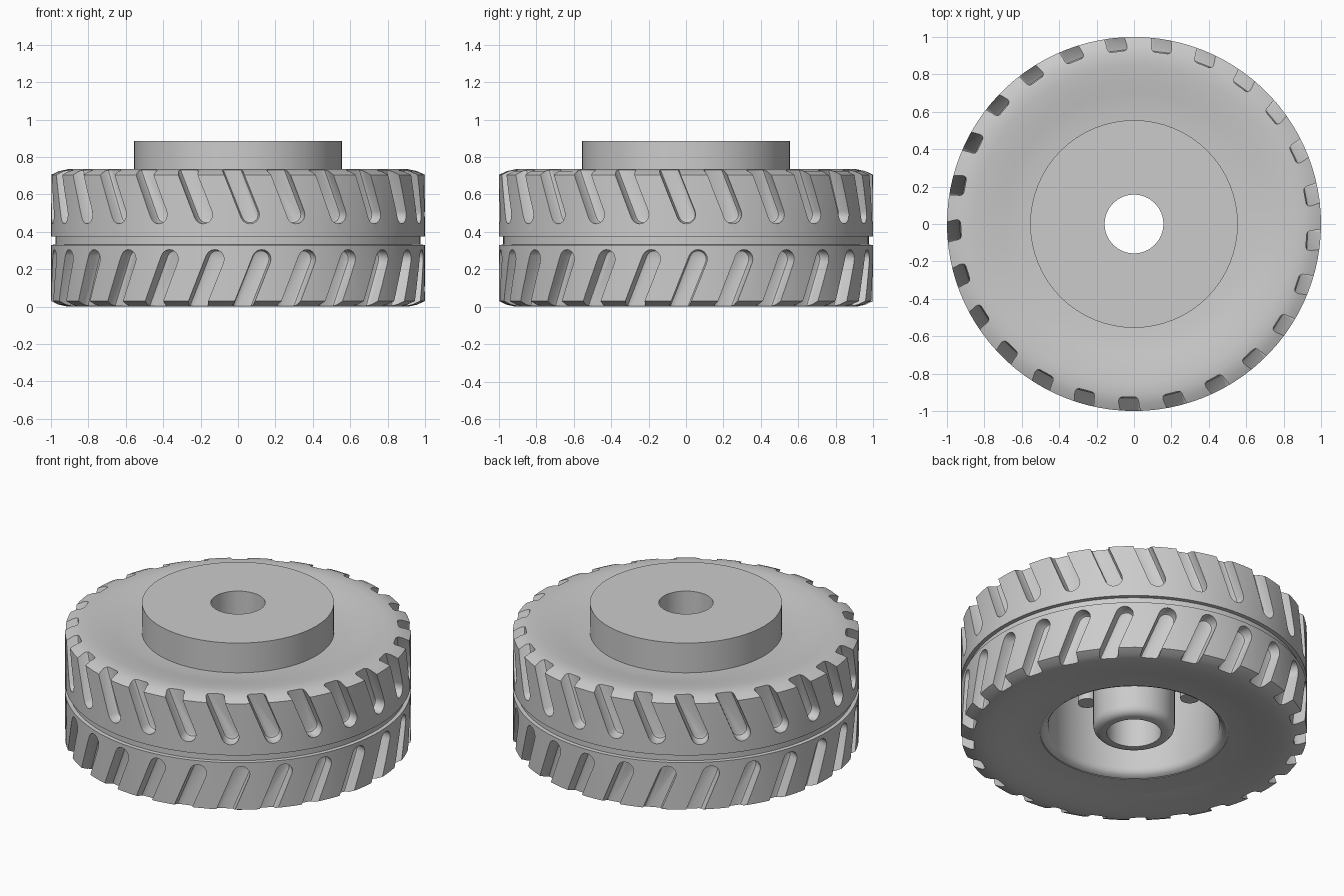
import bpy, bmesh
from math import sin, cos, pi, radians
from mathutils import Matrix, Vector

if "Cube" in bpy.data.objects:
    bpy.data.objects.remove(bpy.data.objects["Cube"])


def make_object(name, bm):
    bmesh.ops.recalc_face_normals(bm, faces=bm.faces)
    mesh = bpy.data.meshes.new(name)
    bm.to_mesh(mesh)
    bm.free()
    ob = bpy.data.objects.new(name, mesh)
    bpy.context.collection.objects.link(ob)
    return ob


def lathe(name, profile, sides):
    """Closed (radius, z) profile spun around the z axis."""
    bm = bmesh.new()
    rings = []
    for i in range(sides):
        a = 2 * pi * i / sides
        rings.append([bm.verts.new((r * cos(a), r * sin(a), z)) for r, z in profile])
    n = len(profile)
    for i in range(sides):
        p, q = rings[i], rings[(i + 1) % sides]
        for j in range(n):
            k = (j + 1) % n
            bm.faces.new((p[j], q[j], q[k], p[k]))
    return make_object(name, bm)


def smooth(ob):
    bpy.ops.object.select_all(action='DESELECT')
    ob.select_set(True)
    bpy.context.view_layer.objects.active = ob
    bpy.ops.object.shade_smooth_by_angle(angle=radians(30))


# Tire: dished sidewalls, bevelled shoulders and a shallow centre groove
tire = lathe("tire", [
    (0.545, 0.695), (0.63, 0.70), (0.70, 0.711), (0.77, 0.723), (0.85, 0.733),
    (0.91, 0.735), (0.96, 0.724), (1.0, 0.705),
    (1.0, 0.376), (0.977, 0.374), (0.977, 0.332), (1.0, 0.33),
    (1.0, 0.03), (0.96, 0.011), (0.91, 0), (0.85, 0.002), (0.77, 0.012),
    (0.70, 0.024), (0.63, 0.035), (0.545, 0.04)], 100)

# Tread cutters: slanted round-ended slots, running out through each shoulder
COUNT, RAD, FLOOR = 25, 0.05, 0.925
bm = bmesh.new()


def slot_outline(x, z, side, rad):
    along = Vector((-0.37, 0.93 * side))
    across = Vector((along.y, -along.x))
    end = Vector((x, z))
    pts = [end + along * 0.36 - across * rad, end + along * 0.36 + across * rad]
    for i in range(9):
        t = pi * i / 8
        pts.append(end + across * rad * cos(t) - along * rad * sin(t))
    return pts


def add_slot(angle, x, z, side):
    rot = Matrix.Rotation(angle, 4, 'Z')
    # Narrower floor, so that the slot has softened inner corners
    rings = []
    for depth, rad in ((FLOOR, RAD - 0.017), (FLOOR + 0.005, RAD - 0.006),
                       (FLOOR + 0.018, RAD), (1.1, RAD)):
        rings.append([bm.verts.new(rot @ Vector((p.x, -depth, p.y)))
                      for p in slot_outline(x, z, side, rad)])
    bm.faces.new(rings[0])
    bm.faces.new(rings[-1][::-1])
    n = len(rings[0])
    for a, b in zip(rings, rings[1:]):
        for i in range(n):
            j = (i + 1) % n
            bm.faces.new((a[i], b[i], b[j], a[j]))


for i in range(COUNT):
    a = 2 * pi * i / COUNT
    add_slot(a, 0.064, 0.493, 1)
    add_slot(a + radians(3.6), 0.064, 0.255, -1)
cutter = make_object("tread_cutter", bm)
cutter.hide_render = True

mod = tire.modifiers.new("tread", 'BOOLEAN')
mod.operation = 'DIFFERENCE'
mod.solver = 'EXACT'
mod.object = cutter
bpy.context.view_layer.objects.active = tire
bpy.ops.object.modifier_apply(modifier="tread")
bpy.data.objects.remove(cutter)
smooth(tire)

# Wheel hub: closed top disc, deep recess below, axle tube in the middle
hub = lathe("wheel_hub", [
    (0.157, 0.885), (0.555, 0.885), (0.555, 0.045), (0.535, 0.042),
    (0.515, 0.05), (0.503, 0.065), (0.495, 0.085), (0.495, 0.56),
    (0.236, 0.56), (0.236, 0.085), (0.229, 0.06), (0.213, 0.042),
    (0.192, 0.035), (0.157, 0.035)], 64)
smooth(hub)

# Small bosses on the ceiling of the recess
for i in range(4):
    a = i * pi / 2
    bpy.ops.mesh.primitive_cylinder_add(vertices=20, radius=0.055, depth=0.16,
                                        location=(0.42 * cos(a), 0.42 * sin(a), 0.5))
    boss = bpy.context.object
    boss.name = f"recess_boss_{i + 1}"
    smooth(boss)
